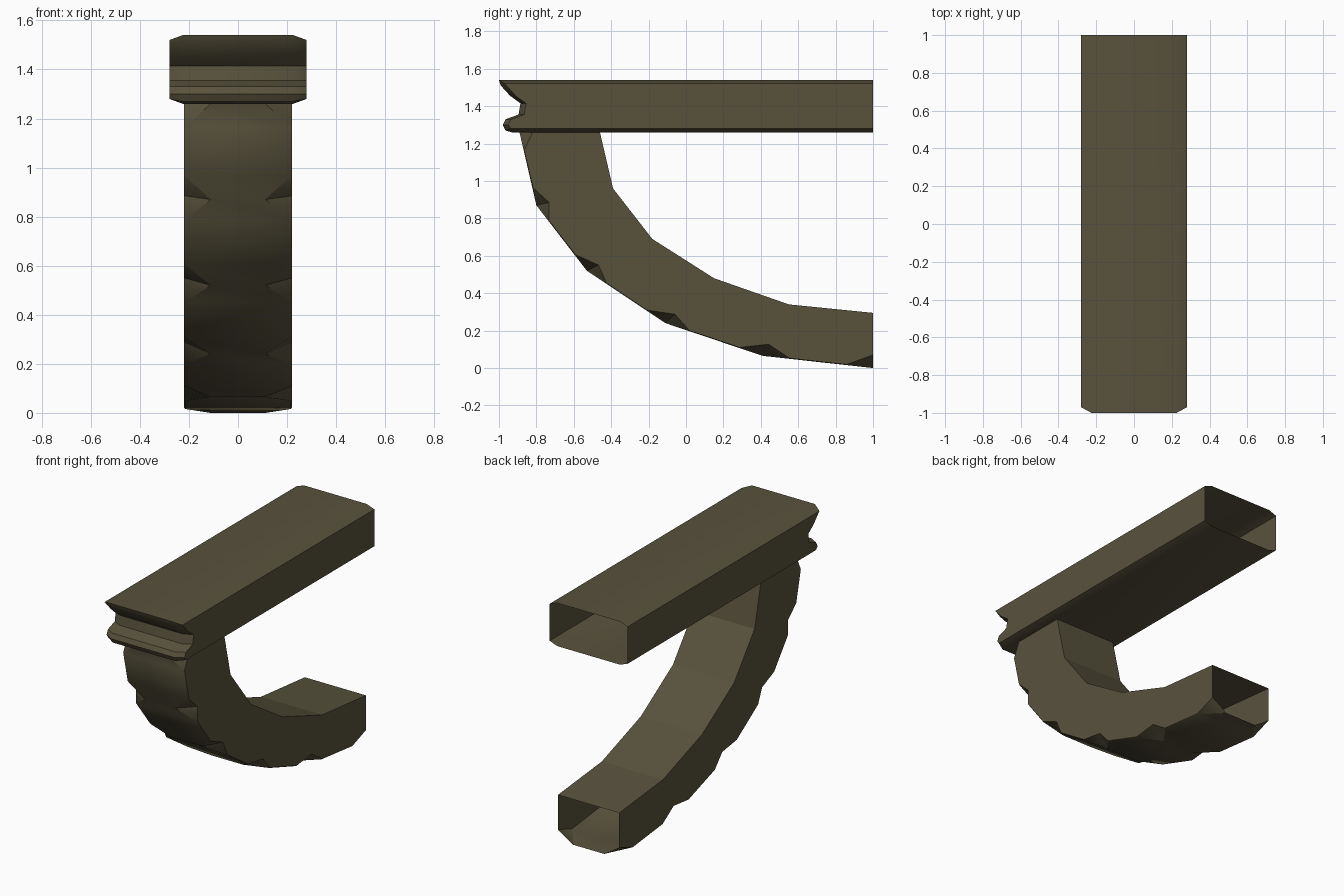
import bpy, bmesh, math
from mathutils import Vector

if "Cube" in bpy.data.objects:
    bpy.data.objects.remove(bpy.data.objects["Cube"])

wood = bpy.data.materials.new("dark_olive_wood")
wood.diffuse_color = (0.098, 0.085, 0.046, 1)
wood.use_nodes = True
wood.node_tree.nodes["Principled BSDF"].inputs["Base Color"].default_value = wood.diffuse_color


def finish(name, bm, angle):
    bmesh.ops.remove_doubles(bm, verts=bm.verts, dist=0.0005)
    bmesh.ops.recalc_face_normals(bm, faces=bm.faces)
    me = bpy.data.meshes.new(name)
    bm.to_mesh(me)
    bm.free()
    me.materials.append(wood)
    ob = bpy.data.objects.new(name, me)
    bpy.context.collection.objects.link(ob)
    bpy.ops.object.select_all(action='DESELECT')
    bpy.context.view_layer.objects.active = ob
    ob.select_set(True)
    bpy.ops.object.shade_smooth_by_angle(angle=math.radians(angle))
    return ob


def skin(bm, rows, closed=False):
    """Quads between neighbouring rows of points."""
    vs = [[bm.verts.new(p) for p in r] for r in rows]
    for a, b in zip(vs, vs[1:]):
        n = len(a)
        for i in range(n if closed else n - 1):
            j = (i + 1) % n
            bm.faces.new((a[i], a[j], b[j], b[i]))
    return vs


# Beam: side profile with a moulded front end, chamfered lengthwise, open back
profile = [(1, 1.54), (-1, 1.54), (-0.99, 1.51), (-0.94, 1.455), (-0.885, 1.415),
           (-0.895, 1.355), (-0.965, 1.33), (-0.98, 1.30), (-0.965, 1.27),
           (-0.93, 1.26), (1, 1.26)]


def beam_row(x, inset):
    return [(x, y if y > 0 else y + inset * 1.5, min(max(z, 1.26 + inset), 1.54 - inset))
            for y, z in profile]


bm = bmesh.new()
rows = skin(bm, [beam_row(-0.28, 0.02), beam_row(-0.225, 0),
                 beam_row(0.225, 0), beam_row(0.28, 0.02)])
bm.faces.new(rows[0])
bm.faces.new(rows[-1])
finish("beam", bm, 40)

# Curved bracket: inner and outer arcs, outer corners chipped at every joint
inner = [(-0.46, 1.26), (-0.39, 0.96), (-0.18, 0.69), (0.15, 0.48), (0.55, 0.34), (1, 0.295)]
outer = [(-0.89, 1.26), (-0.80, 0.87), (-0.53, 0.52), (-0.11, 0.24), (0.41, 0.065), (1, 0.0)]
stations = []
for k in range(5):
    for t in (0, 0.24, 0.76):
        pair = [Vector(c[k]).lerp(Vector(c[k + 1]), t) for c in (inner, outer)]
        stations.append((*pair, 0.07 if t == 0 else 0.004))
stations.append((Vector(inner[5]), Vector(outer[5]), 0.07))

rows = []
for a, b, d in stations:
    s = b + (a - b).normalized() * d          # lower end of the side face
    w = 0.22 - d * 1.55                       # half width of the outer face
    rows.append([(-0.22, *a), (-0.22, *s), (-w, *b), (w, *b), (0.22, *s), (0.22, *a)])
bm = bmesh.new()
skin(bm, rows, closed=True)
bracket = finish("curved_bracket", bm, 35)

# Keep the inner arc faceted
for f in bracket.data.polygons:
    if all(abs(abs(bracket.data.vertices[v].co.x) - 0.22) < 0.001 for v in f.vertices) \
            and abs(f.normal.x) < 0.1:
        f.use_smooth = False
